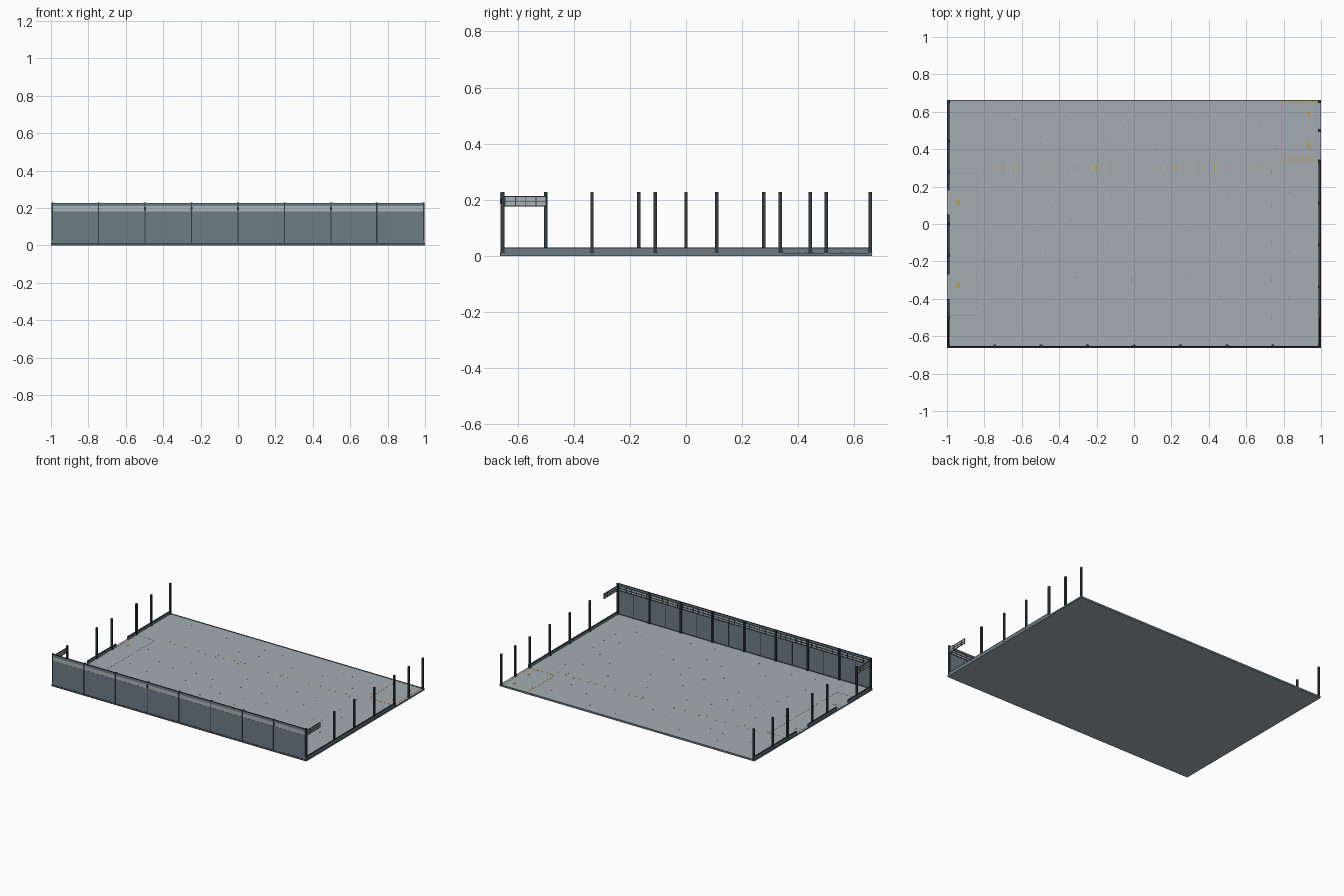
import bpy, bmesh, random

if "Cube" in bpy.data.objects:
    bpy.data.objects.remove(bpy.data.objects["Cube"])
random.seed(4)


def mat(name, r, g, b):
    m = bpy.data.materials.new(name)
    m.diffuse_color = (r, g, b, 1)
    m.use_nodes = True
    m.node_tree.nodes["Principled BSDF"].inputs["Base Color"].default_value = m.diffuse_color
    return m


FLOOR = mat("concrete_grey", 0.375, 0.42, 0.445)
BASE = mat("dark_trim", 0.075, 0.095, 0.11)
WALL = mat("slate_panel", 0.15, 0.205, 0.235)
GLASS = mat("pale_glazing", 0.40, 0.46, 0.485)
STEEL = mat("dark_steel", 0.033, 0.042, 0.052)
YELLOW = mat("marking_yellow", 0.56, 0.34, 0.045)
FAINT = mat("marking_grey", 0.29, 0.325, 0.345)


def boxes(name, material, specs):
    """One object from boxes given as (x0, x1, y0, y1, z0, z1)."""
    bm = bmesh.new()
    for x0, x1, y0, y1, z0, z1 in specs:
        vs = bmesh.ops.create_cube(bm, size=1)["verts"]
        for v in vs:
            v.co = (x0 if v.co.x < 0 else x1,
                    y0 if v.co.y < 0 else y1,
                    z0 if v.co.z < 0 else z1)
    me = bpy.data.meshes.new(name)
    bm.to_mesh(me)
    bm.free()
    me.materials.append(material)
    ob = bpy.data.objects.new(name, me)
    bpy.context.collection.objects.link(ob)
    return ob


def centred(x, y, w, d, z0, z1):
    return (x - w / 2, x + w / 2, y - d / 2, y + d / 2, z0, z1)


Y = 0.663      # half depth
TOP = 0.228    # top of the posts
F = 0.010      # floor level

# Slab and its edge trims
boxes("floor_slab", FLOOR, [(-0.998, 0.998, -Y + 0.002, Y - 0.002, 0, F)])
boxes("front_slab_edge", BASE, [(-1, 1, -Y, -Y + 0.004, 0.0005, F + 0.001)])
boxes("back_slab_edge", WALL, [(-1, 1, Y - 0.006, Y, 0.0005, F + 0.003)])
boxes("side_slab_edges", WALL, [(s * 0.998 - 0.002, s * 0.998 + 0.002, -Y + 0.004,
                                 Y - 0.006, 0.0005, F) for s in (-1, 1)])

# Front wall: one panel per bay, glazed strip above, and a top rail
bays = [-0.992, -0.745, -0.498, -0.249, 0, 0.249, 0.498, 0.742, 0.992]
panels, strip, rail = [], [], []
for a, b in zip(bays, bays[1:]):
    a, b = a + 0.003, b - 0.003
    panels.append((a, b, -0.661, -0.656, 0.012, 0.181))
    strip.append((a, b, -0.660, -0.657, 0.181, 0.209))
    rail.append((a, b, -0.662, -0.656, 0.209, 0.225))
boxes("front_wall_panels", WALL, panels)
boxes("front_glazing", GLASS, strip)
boxes("front_top_rail", WALL, rail)
boxes("front_wall_cap", STEEL, [(-0.994, 0.994, -0.662, -0.654, 0.225, 0.227)])
boxes("front_wall_sill", STEEL, [(-0.994, 0.994, -0.662, -0.653, F, 0.013)])

# Lattice in front of the glazing, on the inner side
lattice = [(-0.99, 0.99, -0.656, -0.653, z - 0.0015, z + 0.0015)
           for z in (0.177, 0.194, 0.211)]
lattice += [centred(-0.97 + i * 0.0404, -0.6545, 0.0025, 0.003, 0.177, 0.211)
            for i in range(49)]
boxes("front_lattice", STEEL, lattice)

# Inner wall studs between the posts
boxes("front_wall_studs", STEEL,
      [centred((a + b) / 2, -0.655, 0.003, 0.003, F, 0.177)
       for a, b in zip(bays, bays[1:])])

# Posts with footplates and small brackets
right = [-0.335, -0.11, 0.11, 0.336, 0.5, 0.656]
left = [-0.5, -0.168, 0, 0.277, 0.443, 0.656]
places = [(x, -0.652) for x in bays]
places += [(0.990, y) for y in right] + [(-0.990, y) for y in left]
boxes("posts", STEEL, [centred(x, y, 0.012, 0.012, F, TOP) for x, y in places])
boxes("post_footplates", STEEL,
      [centred(x, y, 0.015, 0.016, F, 0.013) for x, y in places])
boxes("post_brackets", STEEL,
      [centred(bays[i], -0.658, 0.010, 0.010, 0.185, 0.206) for i in (2, 3, 4, 6, 7)])

# Side curbs with door gaps
curb_runs = [(1, -0.66, 0.345), (-1, -0.66, -0.40),
             (-1, -0.27, 0.05), (-1, 0.18, 0.655)]
boxes("side_curbs", WALL, [(s * 0.992 - 0.004, s * 0.992 + 0.004, a, b, F, 0.027)
                           for s, a, b in curb_runs])
boxes("side_curb_caps", STEEL, [(s * 0.992 - 0.005, s * 0.992 + 0.005, a, b, 0.027, 0.030)
                                for s, a, b in curb_runs])

# Short glazed returns at both front corners
glass, frame = [], []
for s in (-1, 1):
    x = s * 0.992
    glass.append(centred(x, -0.574, 0.002, 0.15, 0.178, 0.211))
    frame += [centred(x, -0.576, 0.005, 0.16, z - 0.0015, z + 0.0015)
              for z in (0.178, 0.195, 0.212)]
    frame += [centred(x, y, 0.005, 0.003, 0.178, 0.212)
              for y in (-0.645, -0.608, -0.571, -0.534, -0.499)]
boxes("return_glazing", GLASS, glass)
boxes("return_frames", STEEL, frame)


# Painted floor markings
def outline(x0, x1, y0, y1, w):
    z = (F, F + 0.0006)
    return [(x0, x1, y0, y0 + w, *z), (x0, x1, y1 - w, y1, *z),
            (x0, x0 + w, y0, y1, *z), (x1 - w, x1, y0, y1, *z)]


boxes("loading_zone_lines", YELLOW, outline(0.785, 0.985, 0.34, 0.655, 0.0045))
boxes("entry_zone_lines", FAINT, outline(-0.985, -0.84, -0.49, 0.27, 0.003))
boxes("door_marks", YELLOW, [centred(x, y, 0.014, 0.028, F, F + 0.001)
                             for x, y in ((0.935, 0.585), (0.935, 0.42),
                                          (-0.94, 0.115), (-0.94, -0.33))])
ticks = (-0.75, -0.70, -0.62, -0.45, -0.375, -0.32, -0.245, -0.20, -0.12,
         0.13, 0.18, 0.23, 0.35, 0.43, 0.51, 0.55, 0.63, 0.67)
boxes("bay_ticks", YELLOW, [centred(x, 0.30, 0.004, 0.032, F, F + 0.0006) for x in ticks])
boxes("aisle_dashes", FAINT, [centred(0.735, y, 0.003, 0.03, F, F + 0.0006)
                              for y in (-0.5, -0.3, -0.1, 0.1, 0.28)])

# Scattered small floor studs
spots = [(-0.8 + i * 0.16 + random.uniform(-0.04, 0.04),
          -0.55 + j * 0.14 + random.uniform(-0.03, 0.03))
         for i in range(11) for j in range(9)]
for name, m, part in (("floor_studs_yellow", YELLOW, spots[::2]),
                      ("floor_studs_dark", BASE, spots[1::2])):
    boxes(name, m, [centred(x, y, 0.003, 0.003, F, F + 0.002) for x, y in part])
